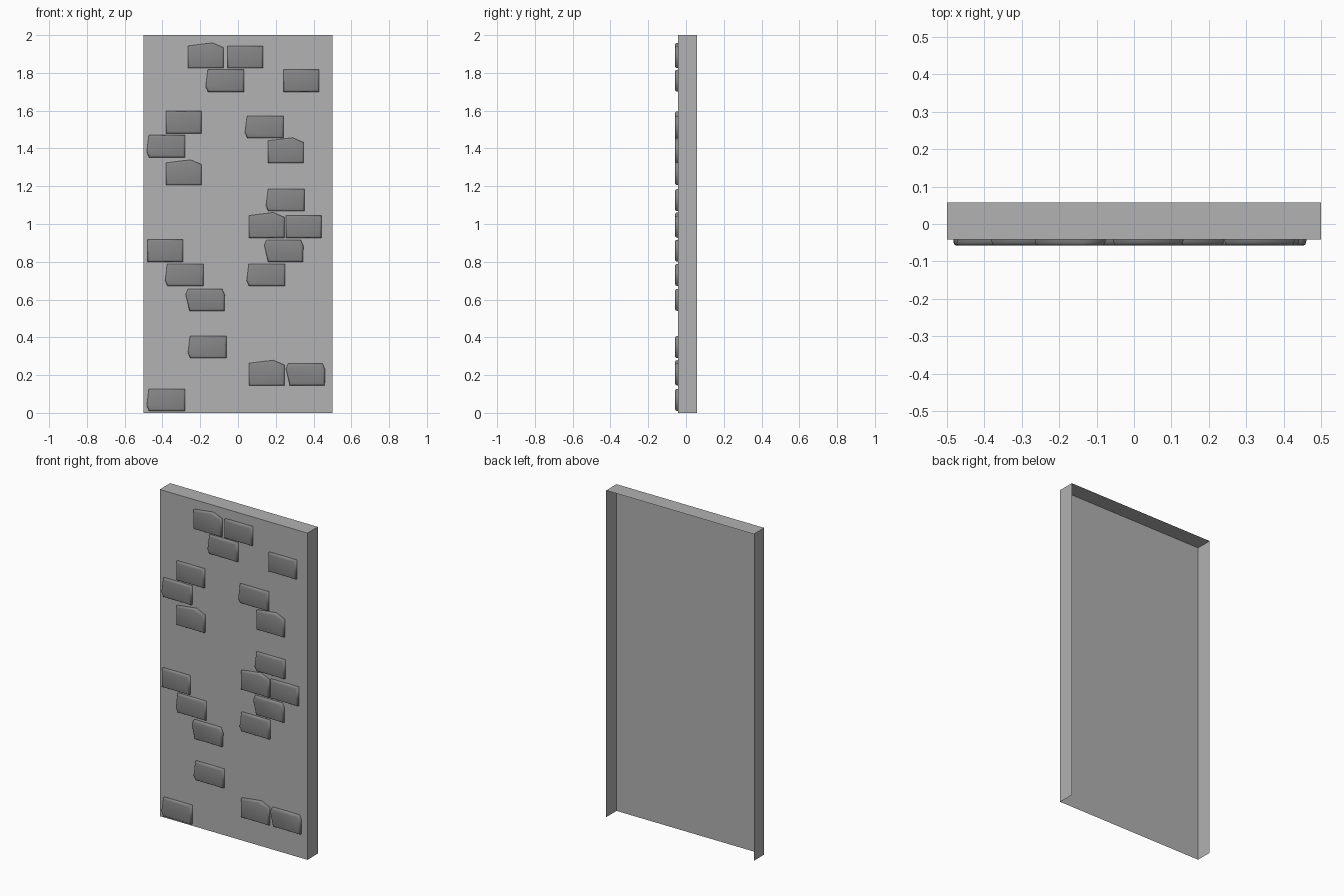
import bpy, bmesh
from mathutils import Vector

if "Cube" in bpy.data.objects:
    bpy.data.objects.remove(bpy.data.objects["Cube"])

FRONT, BACK, TIP = -0.042, 0.058, -0.058


def make_material(name, grey):
    mat = bpy.data.materials.new(name)
    mat.diffuse_color = (grey, grey, grey, 1)
    mat.use_nodes = True
    mat.node_tree.nodes["Principled BSDF"].inputs["Base Color"].default_value = mat.diffuse_color
    return mat


PANEL_GREY = make_material("panel_grey", .445)
BRICK_GREY = make_material("brick_grey", .24)


def make_object(name, bm, mat):
    mesh = bpy.data.meshes.new(name)
    bm.to_mesh(mesh)
    bm.free()
    mesh.materials.append(mat)
    obj = bpy.data.objects.new(name, mesh)
    bpy.context.collection.objects.link(obj)
    return obj


# Wall panel: a thin box, open at the back and at the bottom
bm = bmesh.new()
bmesh.ops.create_cube(bm, size=1)
for v in bm.verts:
    v.co = Vector((v.co.x, FRONT if v.co.y < 0 else BACK, 2 if v.co.z > 0 else 0))
bm.normal_update()
bmesh.ops.delete(bm, geom=[f for f in bm.faces if f.normal.y > 0.5 or f.normal.z < -0.5],
                 context='FACES_ONLY')
make_object("wall_panel", bm, PANEL_GREY)

# Brick outlines, counter-clockwise seen from the front
SHAPES = {
    "plain": [(0, 0), (.187, 0), (.187, .117), (0, .117)],
    "peaked": [(0, 0), (.189, 0), (.189, .109), (.13, .134), (0, .118)],
    "slanted": [(.012, 0), (.203, 0), (.203, .117), (.011, .117), (0, .028)],
    "tapered": [(.02, 0), (.205, 0), (.207, .085), (.193, .116), (.012, .116), (0, .088)],
}

# Lower left corner of each brick
PLACES = {
    "plain": [(-.055, 1.825), (.242, 1.70), (-.381, 1.48), (.254, .927), (-.478, .80)],
    "peaked": [(-.265, 1.825), (.159, 1.323), (-.381, 1.206), (.057, .927), (.057, .145)],
    "slanted": [(-.171, 1.70), (.037, 1.455), (-.483, 1.353), (.148, 1.068), (-.386, .672),
                (.046, .672), (-.265, .29), (-.483, .01)],
    "tapered": [(.139, .80), (-.277, .54), (.254, .146)],
}


def brick(kind, x, z, name):
    pts = SHAPES[kind]
    cx = (min(p[0] for p in pts) + max(p[0] for p in pts)) / 2
    cz = (min(p[1] for p in pts) + max(p[1] for p in pts)) / 2
    bm = bmesh.new()
    rings = []
    # rounded-over front: side wall, shoulder, face
    for y, inset in ((FRONT, 0), (-0.051, .001), (-0.056, .004), (TIP, .01)):
        sx, sz = 1 - inset / cx, 1 - inset / cz
        rings.append([bm.verts.new((x + cx + (px - cx) * sx, y, z + cz + (pz - cz) * sz))
                      for px, pz in pts])
    n = len(pts)
    for a, b in zip(rings, rings[1:]):
        for i in range(n):
            j = (i + 1) % n
            bm.faces.new((a[i], a[j], b[j], b[i]))
    bm.faces.new(rings[-1])
    for f in bm.faces:
        f.smooth = True
    make_object(name, bm, BRICK_GREY)


count = 0
for kind, places in PLACES.items():
    for x, z in places:
        count += 1
        brick(kind, x, z, f"{kind}_brick_{count}")
